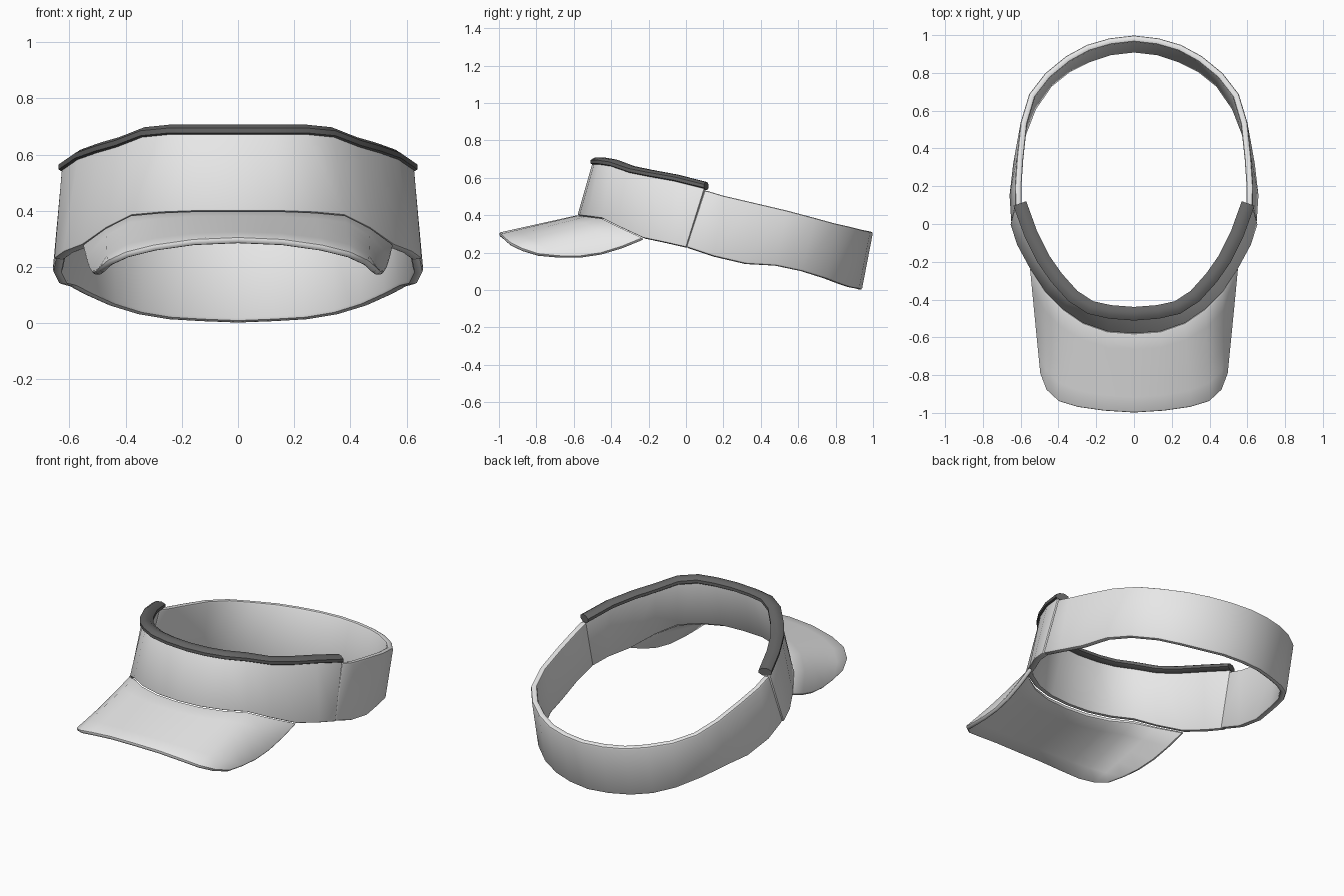
import bpy, bmesh, math
from mathutils import Vector

cube = bpy.data.objects.get("Cube")
if cube:
    bpy.data.objects.remove(cube, do_unlink=True)


def material(name, value):
    mat = bpy.data.materials.new(name)
    mat.use_nodes = True
    colour = (value, value, value, 1)
    mat.diffuse_color = colour
    mat.node_tree.nodes["Principled BSDF"].inputs["Base Color"].default_value = colour
    return mat


FABRIC = material("light grey fabric", 0.8)
TRIM = material("dark grey trim", 0.13)
CENTRE = Vector((0, 0.2, 0.2))


def finish(bm, name, mat, thickness=0, bevel=0):
    """Mirror a half shape, give it thickness and soft edges, then shade it."""
    mesh = bpy.data.meshes.new(name)
    bm.to_mesh(mesh)
    bm.free()
    obj = bpy.data.objects.new(name, mesh)
    bpy.context.collection.objects.link(obj)
    mesh.materials.append(mat)
    mirror = obj.modifiers.new("mirror", 'MIRROR')
    mirror.use_clip = True
    if thickness:
        solid = obj.modifiers.new("thickness", 'SOLIDIFY')
        solid.thickness = thickness
        solid.offset = -1
        soft = obj.modifiers.new("soft edges", 'BEVEL')
        soft.width = bevel
        soft.segments = 2
        soft.limit_method = 'ANGLE'
        soft.angle_limit = math.radians(50)
    bpy.ops.object.select_all(action='DESELECT')
    obj.select_set(True)
    bpy.context.view_layer.objects.active = obj
    for mod in list(obj.modifiers):
        bpy.ops.object.modifier_apply(modifier=mod.name)
    bpy.ops.object.shade_smooth_by_angle(angle=math.radians(40))
    return obj


def skin(bm, rows, closed=False):
    """Join rows of points into quads."""
    grid = [[bm.verts.new(p) for p in row] for row in rows]
    for a, b in zip(grid, grid[1:]):
        for i in range(len(a) if closed else len(a) - 1):
            j = (i + 1) % len(a)
            bm.faces.new((a[i], a[j], b[j], b[i]))
    return grid


def sheet(name, rows, thickness, bevel):
    """Half sheet whose outer face looks away from the wearer's head."""
    bm = bmesh.new()
    skin(bm, rows)
    bm.normal_update()
    bm.faces.ensure_lookup_table()
    face = bm.faces[0]
    if face.normal.dot(face.calc_center_median() - CENTRE) < 0:
        bmesh.ops.reverse_faces(bm, faces=bm.faces[:])
    return finish(bm, name, FABRIC, thickness, bevel)


# Back strap, from the middle of the back to the seam
strap_top = [(0, 1, .31), (.13, .985, .313), (.25, .95, .32), (.36, .89, .335),
             (.47, .8, .355), (.555, .69, .385), (.6, .54, .425),
             (.62, .35, .47), (.63, .2, .505), (.628, .1, .535)]
strap_low = [(0, .94, 0), (.13, .925, .005), (.25, .885, .012), (.36, .83, .03),
             (.46, .75, .06), (.55, .62, .1), (.605, .48, .13),
             (.64, .32, .14), (.66, .15, .18), (.65, 0, .23)]
sheet("back_strap", [strap_top, strap_low], .035, .012)

# Front panel, from the middle of the front to the seam
panel_top = [(0, -.5, .68), (.13, -.49, .68), (.24, -.465, .68), (.34, -.4, .67),
             (.43, -.3, .635), (.5, -.2, .615), (.57, -.06, .59), (.628, .1, .55)]
panel_low = [(0, -.58, .4), (.14, -.57, .4), (.27, -.525, .395), (.38, -.45, .385),
             (.47, -.36, .34), (.555, -.23, .28), (.62, -.11, .255), (.655, 0, .23)]
sheet("front_panel", [panel_top, panel_low], .035, .006)

# Brim, running from the panel's lower edge to an arched front edge
brim_edge = [(0, -1, .307), (.16, -.99, .3), (.3, -.97, .28), (.4, -.94, .255),
             (.465, -.88, .225), (.5, -.79, .195)]
sag = [0, 0, 0, 0, .01, .05]
brim = []
for step in range(6):
    t = step / 5
    brim.append([Vector(a).lerp(Vector(b), t) - Vector((0, 0, s * math.sin(math.pi * t)))
                 for a, b, s in zip(panel_low, brim_edge, sag)])
sheet("brim", brim, .025, .009)

# Trim roll over the panel's top edge
bm = bmesh.new()
sections = []
path = [Vector(p) for p in panel_top]
for i, p in enumerate(path):
    along = path[min(i + 1, len(path) - 1)] - path[max(i - 1, 0)]
    inward = Vector((-along.y, along.x, 0)).normalized() if i else Vector((0, 1, 0))
    ring = []
    for k in range(8):
        a = math.tau * (k + .5) / 8
        ring.append(p + inward * (.025 + .039 * math.cos(a))
                    + Vector((0, 0, .006 + .023 * math.sin(a))))
    sections.append(ring)
grid = skin(bm, sections, closed=True)
bm.faces.new(grid[-1])
bmesh.ops.recalc_face_normals(bm, faces=bm.faces[:])
finish(bm, "top_trim", TRIM)
